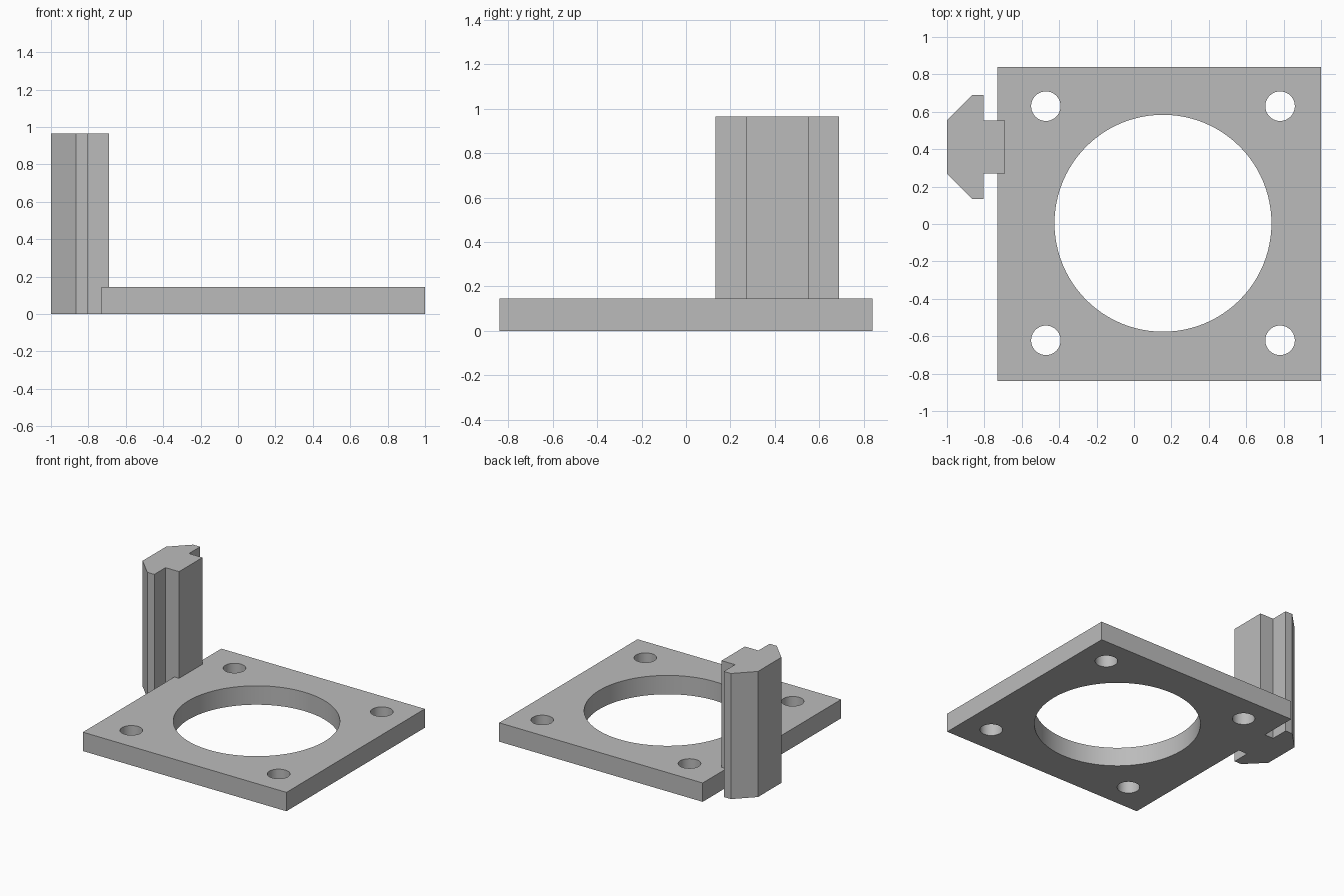
import bpy
import bmesh
import math

if "Cube" in bpy.data.objects:
    bpy.data.objects.remove(bpy.data.objects["Cube"])

grey = bpy.data.materials.new("plain grey")
grey.diffuse_color = (0.5, 0.5, 0.5, 1)
grey.use_nodes = True
grey.node_tree.nodes["Principled BSDF"].inputs["Base Color"].default_value = grey.diffuse_color


def prism(name, outline, z0, z1):
    """Extrude a closed xy outline from z0 up to z1."""
    bm = bmesh.new()
    base = bm.faces.new([bm.verts.new((x, y, z0)) for x, y in outline])
    top = bmesh.ops.extrude_face_region(bm, geom=[base])["geom"]
    bmesh.ops.translate(bm, vec=(0, 0, z1 - z0),
                        verts=[v for v in top if isinstance(v, bmesh.types.BMVert)])
    bmesh.ops.recalc_face_normals(bm, faces=bm.faces)
    mesh = bpy.data.meshes.new(name)
    bm.to_mesh(mesh)
    bm.free()
    mesh.materials.append(grey)
    obj = bpy.data.objects.new(name, mesh)
    bpy.context.collection.objects.link(obj)
    return obj


def circle(cx, cy, r, n):
    return [(cx + r * math.cos(2 * math.pi * i / n),
             cy + r * math.sin(2 * math.pi * i / n)) for i in range(n)]


CX, CY, T = 0.155, 0.004, 0.145

# Square mounting plate
plate = prism("mounting_plate", [(-0.73, -0.84), (1, -0.84), (1, 0.84), (-0.73, 0.84)], 0, T)

# Large central opening and four screw holes
holes = [(CX, CY, 0.58, 96)]
holes += [(CX + sx * 0.626, CY + sy * 0.626, 0.079, 40) for sx in (-1, 1) for sy in (-1, 1)]
bpy.context.view_layer.objects.active = plate
plate.select_set(True)
for hole in holes:
    cutter = prism("hole_cutter", circle(*hole), -0.1, T + 0.1)
    cutter.hide_render = True
    mod = plate.modifiers.new("hole", "BOOLEAN")
    mod.operation = "DIFFERENCE"
    mod.solver = "EXACT"
    mod.object = cutter
    bpy.ops.object.modifier_apply(modifier=mod.name)
    bpy.data.objects.remove(cutter)
bpy.ops.object.shade_smooth_by_angle(angle=math.radians(30))

# Upright T-slot rail, its outline mirrored about its own centre line
MID = 0.412
half = [(-1, 0.142), (-0.865, 0.278), (-0.805, 0.278), (-0.805, 0.142), (-0.69, 0.142)]
outline = [(x, MID + d) for x, d in half] + [(x, MID - d) for x, d in reversed(half)]
prism("slot_rail", outline, 0, 0.965)
